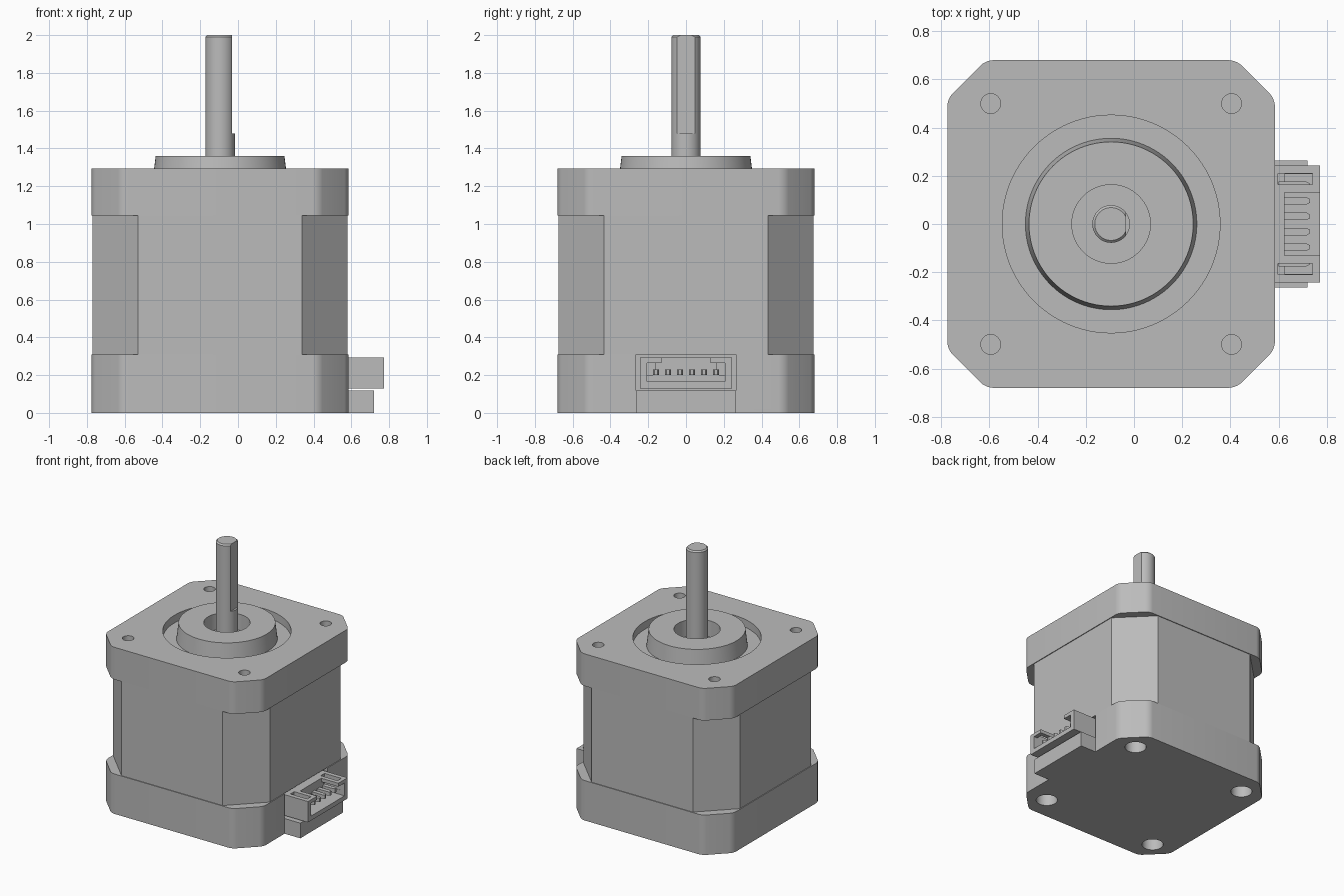
import bpy, bmesh, math
from mathutils import Vector

cube = bpy.data.objects.get("Cube")
if cube:
    bpy.data.objects.remove(cube, do_unlink=True)

CX = -0.095          # motor axis
SIDE = 0.68          # half width of the end caps
HOLE = 0.5           # screw hole spacing from the axis

grey = bpy.data.materials.new("plain_grey")
grey.use_nodes = True
grey.diffuse_color = (0.5, 0.5, 0.5, 1)
grey.node_tree.nodes["Principled BSDF"].inputs["Base Color"].default_value = (0.5, 0.5, 0.5, 1)


def finish(name, bm):
    bmesh.ops.recalc_face_normals(bm, faces=bm.faces)
    mesh = bpy.data.meshes.new(name)
    bm.to_mesh(mesh)
    bm.free()
    mesh.materials.append(grey)
    ob = bpy.data.objects.new(name, mesh)
    bpy.context.collection.objects.link(ob)
    return ob


def prism(name, points, z0, z1, rounding=0):
    bm = bmesh.new()
    base = bm.faces.new([bm.verts.new((x, y, z0)) for x, y in points])
    top = bmesh.ops.extrude_face_region(bm, geom=[base])["geom"]
    bmesh.ops.translate(bm, vec=(0, 0, z1 - z0),
                        verts=[v for v in top if isinstance(v, bmesh.types.BMVert)])
    if rounding:
        upright = [e for e in bm.edges if abs(e.verts[0].co.z - e.verts[1].co.z) > 0.01]
        bmesh.ops.bevel(bm, geom=upright, offset=rounding, segments=5,
                        profile=0.5, affect='EDGES')
    return finish(name, bm)


def box(name, x0, x1, y0, y1, z0, z1):
    return prism(name, [(x0, y0), (x1, y0), (x1, y1), (x0, y1)], z0, z1)


def octagon(half, flat):
    corners = [(half, -flat), (half, flat), (flat, half), (-flat, half),
               (-half, flat), (-half, -flat), (-flat, -half), (flat, -half)]
    return [(x + CX, y) for x, y in corners]


def lathe(name, profile, x=CX, y=0, steps=64):
    """Spin a (radius, z) outline around an upright axis."""
    bm = bmesh.new()
    verts = [bm.verts.new((r, 0, z)) for r, z in profile]
    edges = [bm.edges.new(p) for p in zip(verts, verts[1:])]
    bmesh.ops.spin(bm, geom=verts + edges, cent=(0, 0, 0), axis=(0, 0, 1),
                   angle=math.tau, steps=steps)
    bmesh.ops.remove_doubles(bm, verts=bm.verts, dist=1e-5)
    bmesh.ops.translate(bm, verts=bm.verts, vec=(x, y, 0))
    return finish(name, bm)


def cylinder(name, r, z0, z1, x=CX, y=0, steps=64):
    return lathe(name, [(0, z0), (r, z0), (r, z1), (0, z1)], x, y, steps)


def cut(target, cutters):
    for cutter in cutters:
        mod = target.modifiers.new("cut", 'BOOLEAN')
        mod.operation, mod.solver, mod.object = 'DIFFERENCE', 'EXACT', cutter
        bpy.context.view_layer.objects.active = target
        bpy.ops.object.modifier_apply(modifier=mod.name)
        bpy.data.objects.remove(cutter, do_unlink=True)


def screw_holes(r, z0, z1):
    return [cylinder("hole_cutter", r, z0, z1, CX + sx * HOLE, sy * HOLE, 32)
            for sx in (-1, 1) for sy in (-1, 1)]


# Body: two end caps around a slightly slimmer core
bottom_cap = prism("bottom_cap", octagon(SIDE, 0.52), 0, 0.31, 0.03)
core = prism("core", octagon(0.674, 0.435), 0.31, 1.045)
top_cap = prism("top_cap", octagon(SIDE, 0.52), 1.045, 1.295, 0.03)

cut(bottom_cap, screw_holes(0.077, -0.1, 0.22)
    + [box("notch_cutter", 0.555, 0.8, -0.265, 0.265, 0.118, 0.4)])
cut(top_cap, screw_holes(0.041, 1.1, 1.4)
    + [cylinder("recess_cutter", 0.452, 1.235, 1.4, steps=96)])

# Raised pilot ring with a bore for the shaft
pilot_ring = lathe("pilot_ring", [(0.163, 1.235), (0.356, 1.235), (0.341, 1.36),
                                  (0.163, 1.36), (0.163, 1.235)], steps=96)

# Shaft with a flat on one side
shaft = lathe("shaft", [(0, 1.2), (0.078, 1.2), (0.078, 1.99), (0.068, 2), (0, 2)])
cut(shaft, [box("flat_cutter", CX + 0.062, CX + 0.2, -0.2, 0.2, 1.48, 2.1)])

# Connector shelf and socket
shelf = box("connector_shelf", 0.55, 0.72, -0.263, 0.263, 0, 0.118)
socket = box("connector_socket", 0.55, 0.772, -0.243, 0.243, 0.13, 0.292)
cut(socket, [box("cavity_cutter", 0.625, 0.9, -0.207, 0.207, 0.165, 0.265),
             box("top_gap_cutter", 0.625, 0.9, -0.13, 0.13, 0.25, 0.4)]
    + [box("slot_cutter", 0.597, 0.742, s * 0.186 - 0.023, s * 0.186 + 0.023, 0.2, 0.4)
       for s in (-1, 1)])

# Six pointed pins
pins = []
for i in range(6):
    y = (i - 2.5) * 0.064
    pins.append(prism(f"pin_{i + 1}", [(0.6, y - 0.016), (0.715, y - 0.016), (0.73, y - 0.008),
                                       (0.73, y + 0.008), (0.715, y + 0.016), (0.6, y + 0.016)],
                      0.2, 0.23))

# Smooth the round surfaces and keep the edges crisp
bpy.ops.object.select_all(action='DESELECT')
for ob in [bottom_cap, core, top_cap, pilot_ring, shaft, shelf, socket] + pins:
    ob.select_set(True)
bpy.context.view_layer.objects.active = top_cap
bpy.ops.object.shade_smooth_by_angle(angle=math.radians(30))
